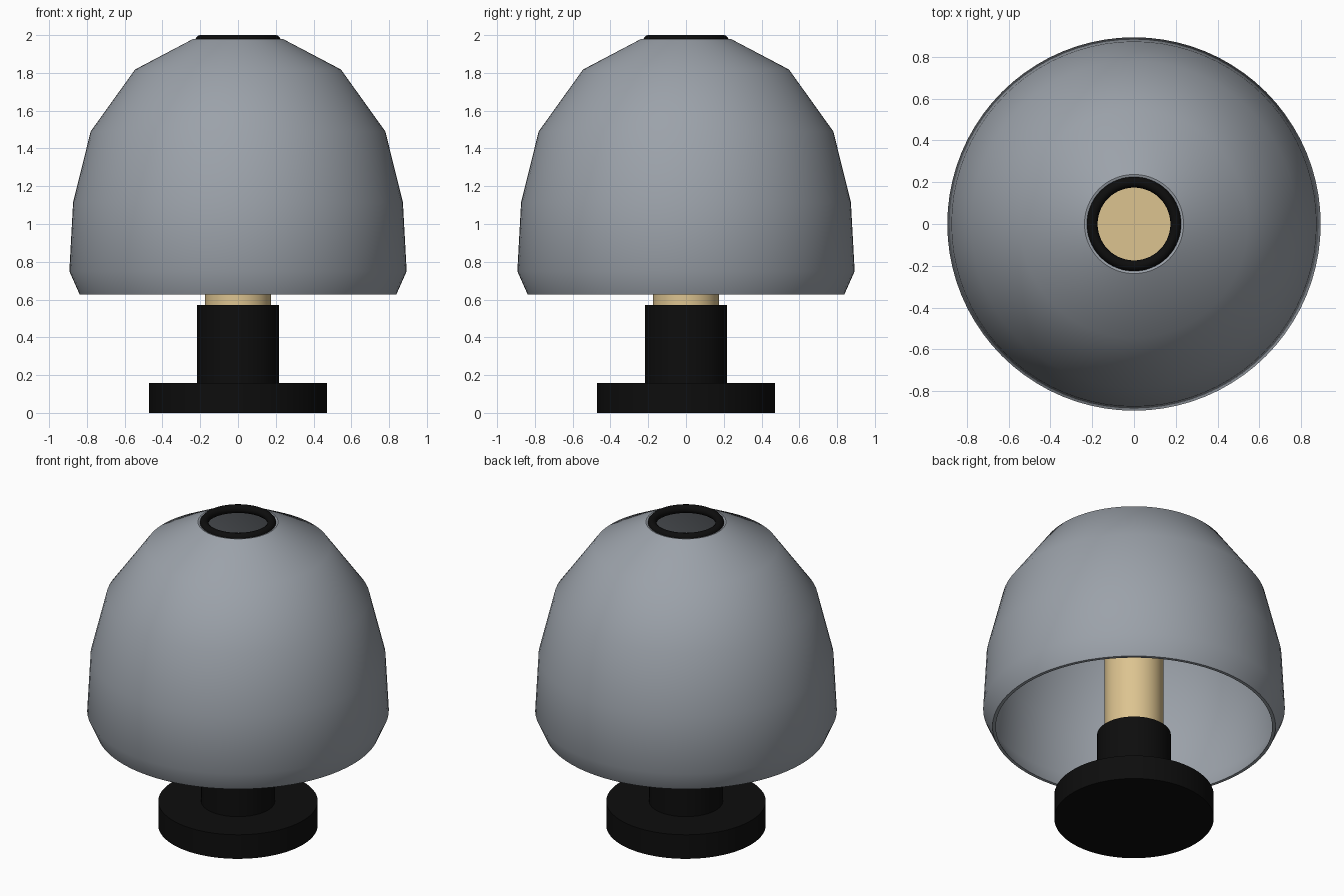
import bpy, math

if "Cube" in bpy.data.objects:
    bpy.data.objects.remove(bpy.data.objects["Cube"])

SEG = 80


def material(name, rgb):
    m = bpy.data.materials.new(name)
    m.diffuse_color = (*rgb, 1)
    m.use_nodes = True
    m.node_tree.nodes["Principled BSDF"].inputs["Base Color"].default_value = m.diffuse_color
    return m


black = material("matte black", (0.004, 0.004, 0.004))
grey = material("blue grey", (0.33, 0.36, 0.40))
tan = material("pale brass", (0.72, 0.55, 0.28))


def finish(obj, name, mat, angle):
    obj.name = name
    obj.data.materials.append(mat)
    bpy.ops.object.select_all(action='DESELECT')
    obj.select_set(True)
    bpy.context.view_layer.objects.active = obj
    bpy.ops.object.shade_smooth_by_angle(angle=math.radians(angle))


def cylinder(name, r, z0, z1, mat):
    bpy.ops.mesh.primitive_cylinder_add(vertices=SEG, radius=r, depth=z1 - z0,
                                        location=(0, 0, (z0 + z1) / 2))
    finish(bpy.context.object, name, mat, 35)


def lathe(name, loop, mat):
    """Spin a closed (radius, z) loop around the z axis."""
    n = len(loop)
    verts, faces = [], []
    for s in range(SEG):
        a = 2 * math.pi * s / SEG
        verts += [(r * math.cos(a), r * math.sin(a), z) for r, z in loop]
        t = (s + 1) % SEG
        for i in range(n):
            j = (i + 1) % n
            faces.append((s * n + i, t * n + i, t * n + j, s * n + j))
    mesh = bpy.data.meshes.new(name)
    mesh.from_pydata(verts, [], faces)
    obj = bpy.data.objects.new(name, mesh)
    bpy.context.collection.objects.link(obj)
    finish(obj, name, mat, 35)


# Stand: foot, stem and inner post
cylinder("foot", 0.472, 0, 0.157, black)
cylinder("stem", 0.218, 0.157, 0.57, black)
cylinder("inner_post", 0.174, 0.57, 1.25, tan)

# Hollow shade: outer profile upward, inner profile back down
outer = [(0.838, 0.626), (0.893, 0.75), (0.873, 1.115), (0.78, 1.49),
         (0.545, 1.818), (0.237, 1.98), (0.205, 1.97)]
inner = [(0.205, 1.962), (0.232, 1.958), (0.532, 1.80), (0.762, 1.48),
         (0.853, 1.11), (0.873, 0.75), (0.818, 0.626)]
lathe("shade", outer + inner, grey)

# Collar around the top opening
bpy.ops.mesh.primitive_torus_add(major_segments=SEG, minor_segments=12,
                                 major_radius=0.2, minor_radius=0.026,
                                 location=(0, 0, 1.974))
finish(bpy.context.object, "top_collar", black, 35)
